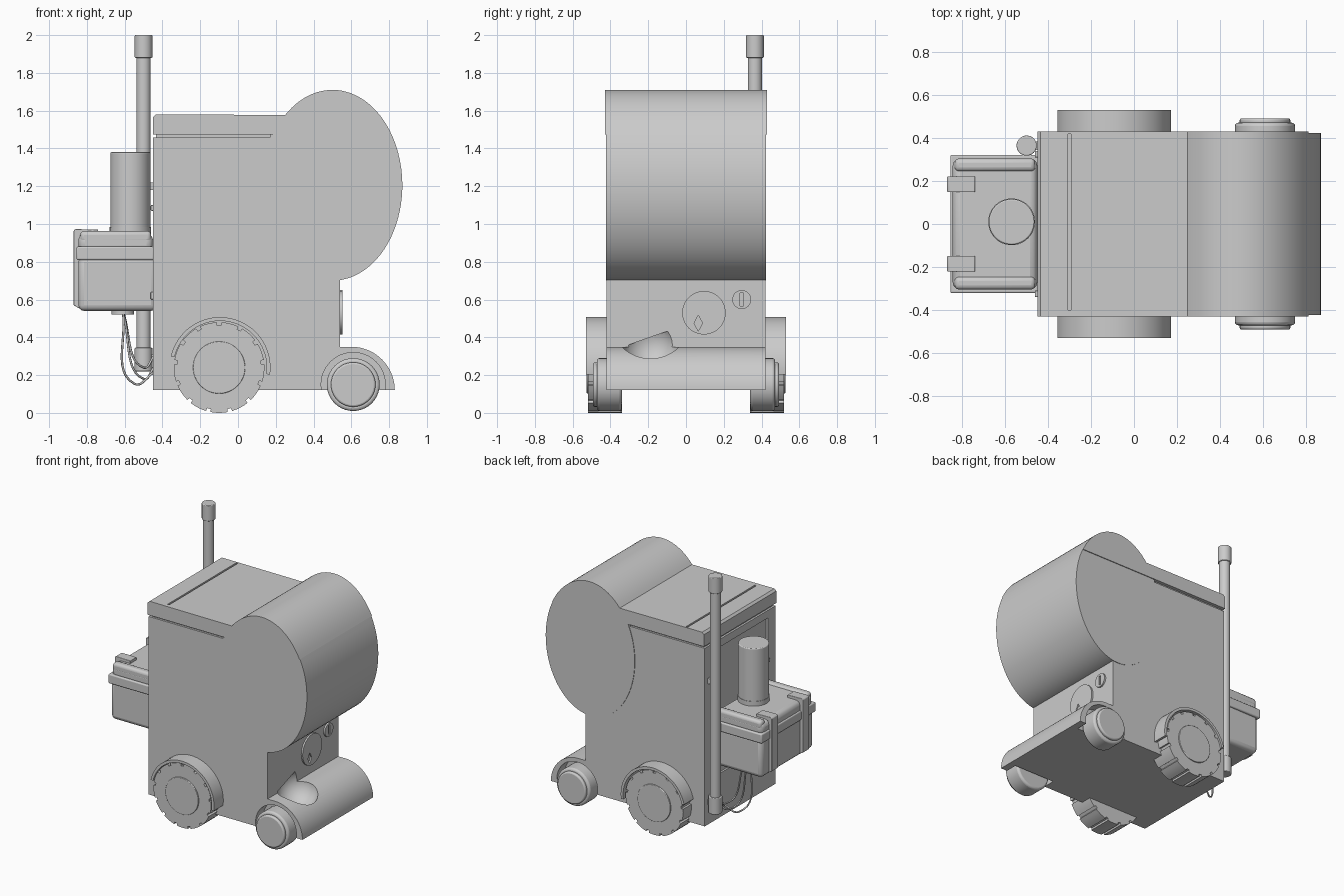
import bpy, bmesh
from math import sin, cos, pi, radians, hypot
from mathutils import Matrix, Vector

if "Cube" in bpy.data.objects:
    bpy.data.objects.remove(bpy.data.objects["Cube"])


def finish(name, bm, bevel=0, segs=3):
    bmesh.ops.recalc_face_normals(bm, faces=bm.faces[:])
    me = bpy.data.meshes.new(name)
    bm.to_mesh(me)
    bm.free()
    ob = bpy.data.objects.new(name, me)
    bpy.context.collection.objects.link(ob)
    if bevel:
        m = ob.modifiers.new("bevel", 'BEVEL')
        m.width, m.segments, m.limit_method = bevel, segs, 'ANGLE'
        m.angle_limit = radians(40)
    return ob


def prism(name, pts, y0, y1, bevel=0):
    """Extrude an x-z outline along y."""
    bm = bmesh.new()
    f = bm.faces.new([bm.verts.new((x, y0, z)) for x, z in pts])
    g = bmesh.ops.extrude_face_region(bm, geom=[f])
    vs = [v for v in g['geom'] if isinstance(v, bmesh.types.BMVert)]
    bmesh.ops.translate(bm, vec=(0, y1 - y0, 0), verts=vs)
    return finish(name, bm, bevel)


def box(name, x0, x1, y0, y1, z0, z1, bevel=0):
    return prism(name, [(x0, z0), (x1, z0), (x1, z1), (x0, z1)], y0, y1, bevel)


def rod(name, start, end, r, n=32, bevel=0):
    a, b = Vector(start), Vector(end)
    d = b - a
    bm = bmesh.new()
    mat = Matrix.Translation((a + b) / 2) @ d.to_track_quat('Z', 'Y').to_matrix().to_4x4()
    bmesh.ops.create_cone(bm, cap_ends=True, segments=n, radius1=r, radius2=r,
                          depth=d.length, matrix=mat)
    return finish(name, bm, bevel)


def arc(cx, cz, rx, rz, a0, a1, n):
    return [(cx + rx * cos(radians(a0 + (a1 - a0) * i / n)),
             cz + rz * sin(radians(a0 + (a1 - a0) * i / n))) for i in range(n + 1)]


def cut(targets, cutter):
    """Subtract the cutter from each target, then remove it."""
    for t in targets:
        m = t.modifiers.new("cut", 'BOOLEAN')
        m.operation, m.solver, m.object = 'DIFFERENCE', 'EXACT', cutter
        bpy.context.view_layer.objects.active = t
        bpy.ops.object.modifier_apply(modifier=m.name)
    bpy.data.objects.remove(cutter)


# main body with a slit under the lid
body = prism("body", [(-.45, .12), (.54, .12), (.54, 1.475), (.17, 1.475),
                      (.17, 1.458), (-.45, 1.458)], -.42, .42)
box("lid_seal", -.435, .2, -.405, .405, 1.44, 1.49)

# large drum below the seam, and the lid that carries its top
prism("drum", arc(.5, 1.205, .37, .505, 147.7, 392.3, 56), -.424, .424)
lid = prism("lid", [(-.45, 1.475)] + arc(.5, 1.205, .37, .505, 32.3, 132.5, 28)
            + [(-.435, 1.58), (-.45, 1.565)], -.43, .43)
cut([lid], box("groove_cutter", -.307, -.293, -.4, .42, 1.565, 1.65))

# rounded nose between the front wheels
nose = prism("nose", [(.5, .12)] + arc(.6, .12, .23, .23, 0, 90, 20) + [(.5, .35)],
             -.42, .42)

# tilted half-ball scoop in the nose and front wall
bm = bmesh.new()
bmesh.ops.create_uvsphere(bm, u_segments=40, v_segments=20, radius=.147)
bmesh.ops.translate(bm, vec=(.63, -.188, .36), verts=bm.verts[:])
g = bmesh.ops.bisect_plane(bm, geom=bm.verts[:] + bm.edges[:] + bm.faces[:],
                           plane_co=(.63, -.19, .4), plane_no=(0, -.33, .94),
                           clear_outer=True)
bmesh.ops.holes_fill(bm, edges=[e for e in bm.edges if e.is_boundary])
cut([body, nose], finish("scoop_cutter", bm))

# shallow recess in the back wall
cut([body], box("recess_cutter", -.5, -.435, -.33, .33, .45, 1.4))

# front wall dials
dial = rod("large_dial", (.53, .095, .53), (.552, .095, .53), .115, 48)
slot = rod("dial_slot_cutter", (.542, .065, .475), (.6, .065, .475), .028, 4)
slot.data.transform(Matrix.Translation((0, .065, .475)) @ Matrix.Diagonal((1, .8, 1.5, 1))
                    @ Matrix.Translation((0, -.065, -.475)))
cut([dial], slot)
small = rod("small_dial", (.53, .295, .6), (.552, .295, .6), .05, 32)
cut([small], box("small_slot_cutter", .542, .6, .285, .305, .565, .635))

for s, side in ((-1, "right"), (1, "left")):
    # front wheel in its well
    fc = (.61, .15)
    cut([body, nose], rod("well_cutter", (.61, s * .33, .15), (.61, s * .6, .15), .17, 48))
    rod("front_tyre_" + side, (.61, s * .34, .15), (.61, s * .472, .15), .14, 40, .015)
    rod("front_hub_" + side, (.61, s * .46, .15), (.61, s * .492, .15), .118, 40, .01)
    # rear wheel with notched tread
    pts, n = [], 13
    for i in range(n):
        a = 360 / n * i - 90
        pts += arc(-.1, .24, .24, .24, a - 11, a + 11, 4)
        pts += arc(-.1, .24, .224, .224, a + 11.3, a + 16.4, 1)
    prism("rear_tyre_" + side, pts, s * .34, s * .518)
    rod("rear_hub_" + side, (-.1, s * .5, .24), (-.1, s * .526, .24), .138, 48, .004)
    # arched mudguard over the rear wheel
    prism("rear_mudguard_" + side, arc(-.095, .24, .267, .267, -8, 167, 36)
          + arc(-.095, .24, .247, .247, 167, -8, 36), s * .41, s * .53)

# case mounted on the back
box("case_base", -.845, -.43, -.31, .31, .54, .83, .03)
box("case_rim", -.855, -.445, -.322, .322, .81, .88, .008)
box("case_lid", -.845, -.45, -.305, .305, .85, .95, .035)
for s, side in ((-1, "right"), (1, "left")):
    box("case_rail_" + side, -.835, -.46, s * .24 - .03 + s * .035, s * .24 + .03 + s * .035,
        .9, .963, .02)
    y = s * .185
    prism("case_latch_" + side, [(-.87, .57), (-.835, .55), (-.835, .94), (-.74, .94),
                                 (-.74, .97), (-.86, .973), (-.87, .965)],
          y - .037, y + .037, .004)
    box("case_hinge_" + side, -.462, -.44, s * .325 - .015, s * .325 + .015, .6, .64, .004)
    box("wall_catch_" + side, -.462, -.44, s * .325 - .015, s * .325 + .015, 1.07, 1.1, .004)

# canister standing on the case
rod("canister", (-.57, .01, .94), (-.57, .01, 1.38), .106, 48, .006)
rod("canister_collar", (-.57, .01, .94), (-.57, .01, .985), .109, 48)

# tall mast with sleeves at both ends
rod("mast", (-.5, .365, .23), (-.5, .365, 1.97), .038, 32)
rod("mast_cap", (-.5, .365, 1.88), (-.5, .365, 2.0), .047, 32, .005)
rod("mast_foot", (-.5, .365, .22), (-.5, .365, .345), .047, 32, .005)
for z in (.29, 1.2):
    box("mast_bracket", -.5, -.44, .345, .385, z - .02, z + .02)

# hanging cables under the case
for i, (y, low, xl) in enumerate(((.08, .155, -.55), (.13, .18, -.5), (.18, .24, -.5))):
    cu = bpy.data.curves.new("cable", 'CURVE')
    cu.dimensions, cu.bevel_depth, cu.bevel_resolution = '3D', .006, 2
    sp = cu.splines.new('BEZIER')
    path = [(-.61, y, .54), (xl, y + .07, low), (-.445, y + .13, low + .06)]
    sp.bezier_points.add(2)
    for p, co in zip(sp.bezier_points, path):
        p.co = co
        p.handle_left_type = p.handle_right_type = 'AUTO'
    bpy.context.collection.objects.link(bpy.data.objects.new("cable_%d" % (i + 1), cu))
rod("cable_socket", (-.61, .13, .52), (-.61, .13, .55), .06, 24)

# smooth shading with sharp edges kept
bpy.ops.object.select_all(action='DESELECT')
for ob in bpy.data.objects:
    if ob.type == 'MESH':
        ob.select_set(True)
        bpy.context.view_layer.objects.active = ob
bpy.ops.object.shade_smooth_by_angle(angle=radians(30))
